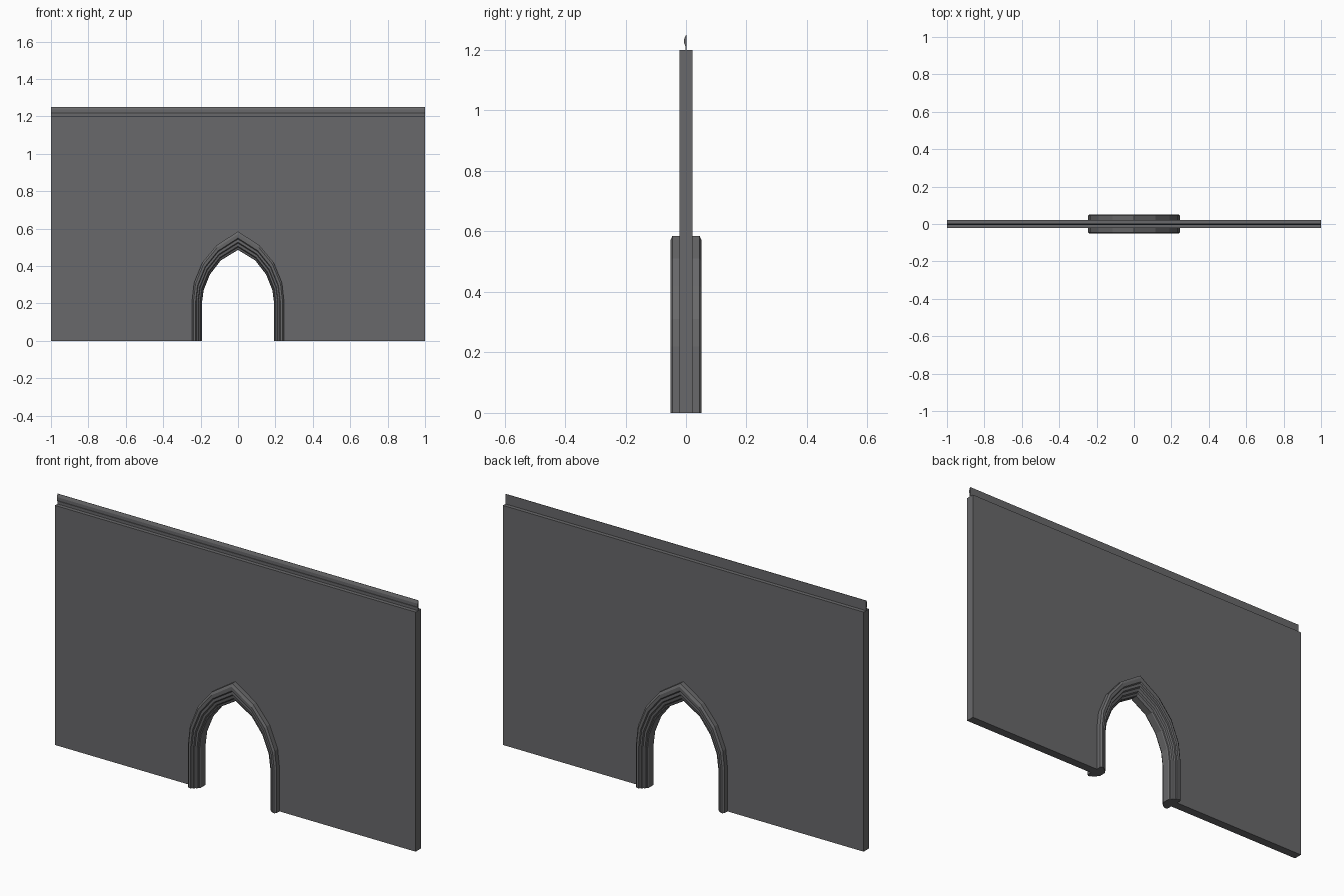
import bpy, bmesh

if "Cube" in bpy.data.objects:
    bpy.data.objects.remove(bpy.data.objects["Cube"])

stone = bpy.data.materials.new("dark_grey")
stone.diffuse_color = (0.14, 0.14, 0.145, 1)
stone.use_nodes = True
stone.node_tree.nodes["Principled BSDF"].inputs["Base Color"].default_value = stone.diffuse_color


def finish(bm, name):
    bmesh.ops.recalc_face_normals(bm, faces=bm.faces)
    me = bpy.data.meshes.new(name)
    bm.to_mesh(me)
    bm.free()
    ob = bpy.data.objects.new(name, me)
    bpy.context.collection.objects.link(ob)
    me.materials.append(stone)
    return ob


def loft(rings, name):
    """Skin closed rings of points and cap both ends."""
    bm = bmesh.new()
    vs = [[bm.verts.new(p) for p in r] for r in rings]
    n = len(rings[0])
    for a, b in zip(vs, vs[1:]):
        for i in range(n):
            j = (i + 1) % n
            bm.faces.new((a[i], a[j], b[j], b[i]))
    bm.faces.new(vs[0])
    bm.faces.new(vs[-1])
    return finish(bm, name)


# Half outlines of the pointed arch, foot to apex (x, z)
outer = [(.245, 0), (.245, .22), (.235, .31), (.19, .42), (.115, .51), (0, .585)]
inner = [(.193, 0), (.193, .2), (.184, .27), (.15, .355), (.092, .43), (0, .486)]


def mirrored(half):
    return [(-x, z) for x, z in half] + [(x, z) for x, z in half[-2::-1]]


outer, inner = mirrored(outer), mirrored(inner)


def between(t):
    return [(a[0] + (b[0] - a[0]) * t, a[1] + (b[1] - a[1]) * t)
            for a, b in zip(inner, outer)]


# Wall: panels between the arch opening and the wall edge, following the arch
T, H = 0.0215, 1.2
path = between(0.5)
outline = [(-1, 0)] + path + [(1, 0), (1, H), (-1, H)]
loft([[(x, y, z) for x, z in outline] for y in (-T, T)], "wall")

# Moulded arch frame: section (0 = inner edge, 1 = outer edge; depth), mirrored in y
half = [(0, .018), (.06, .024), (.14, .026), (.2, .034), (.36, .037),
        (.42, .045), (.58, .045), (.64, .051), (.85, .052), (1, .045)]
section = [(t, -y) for t, y in half[::-1]] + half
lines = [between(t) for t, y in section]
rings = [[(lines[k][i][0], section[k][1], lines[k][i][1])
          for k in range(len(section))] for i in range(len(outer))]
loft(rings, "arch_frame")

# Thin moulded strip along the top of the wall
strip = [(.002, 1.2), (.002, 1.25), (0, 1.25), (-.003, 1.244),
         (-.006, 1.236), (-.006, 1.222), (-.002, 1.212), (-.002, 1.2)]
loft([[(x, y, z) for y, z in strip] for x in (-1, 1)], "top_strip")
